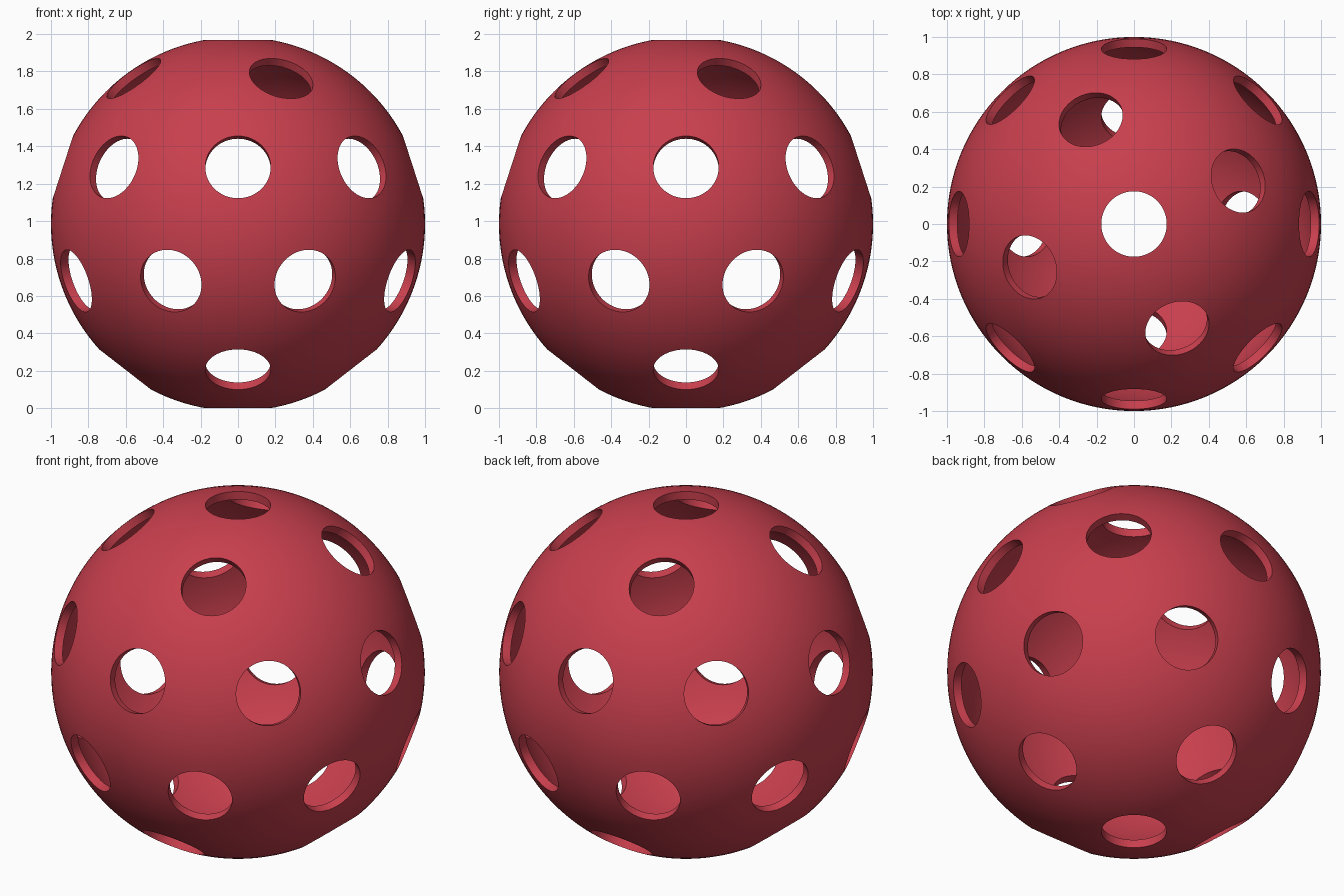
import bpy, bmesh
from math import radians, sin, cos
from mathutils import Vector, Matrix

if "Cube" in bpy.data.objects:
    bpy.data.objects.remove(bpy.data.objects["Cube"])

R_OUT, R_IN, R_HOLE = 1.0, 0.953, 0.175
CENTER = Vector((0, 0, (R_OUT**2 - R_HOLE**2) ** 0.5))  # rests on the bottom hole rim


def add_object(name, bm):
    mesh = bpy.data.meshes.new(name)
    bm.to_mesh(mesh)
    bm.free()
    obj = bpy.data.objects.new(name, mesh)
    bpy.context.collection.objects.link(obj)
    return obj


# Hollow shell: outer sphere plus inward-facing inner sphere
bm = bmesh.new()
place = Matrix.Translation(CENTER)
bmesh.ops.create_uvsphere(bm, u_segments=128, v_segments=64, radius=R_IN, matrix=place)
bmesh.ops.reverse_faces(bm, faces=bm.faces[:])
bmesh.ops.create_uvsphere(bm, u_segments=128, v_segments=64, radius=R_OUT, matrix=place)
ball = add_object("perforated_ball", bm)

# Hole rings: latitude, count, first azimuth (degrees)
rings = [(90, 1, 0), (52.2, 4, 22.5), (18, 8, 0),
         (-18, 8, 22.5), (-52.2, 4, 0), (-90, 1, 0)]
bm = bmesh.new()
for lat, count, start in rings:
    for i in range(count):
        a, b = radians(start + 360 * i / count), radians(lat)
        d = Vector((cos(b) * cos(a), cos(b) * sin(a), sin(b)))
        m = Matrix.Translation(CENTER + d * 0.98) @ d.to_track_quat('Z', 'Y').to_matrix().to_4x4()
        bmesh.ops.create_cone(bm, cap_ends=True, segments=64, radius1=R_HOLE,
                              radius2=R_HOLE, depth=0.3, matrix=m)
cutter = add_object("hole_cutter", bm)
cutter.hide_render = True

# Cut the holes
mod = ball.modifiers.new("holes", 'BOOLEAN')
mod.operation = 'DIFFERENCE'
mod.solver = 'EXACT'
mod.object = cutter
bpy.context.view_layer.objects.active = ball
ball.select_set(True)
bpy.ops.object.modifier_apply(modifier=mod.name)
bpy.data.objects.remove(cutter)
bpy.ops.object.shade_smooth_by_angle(angle=radians(30))

# Red plastic
red = bpy.data.materials.new("red_plastic")
red.diffuse_color = (0.58, 0.05, 0.075, 1)
red.use_nodes = True
red.node_tree.nodes["Principled BSDF"].inputs["Base Color"].default_value = red.diffuse_color
ball.data.materials.clear()
ball.data.materials.append(red)
